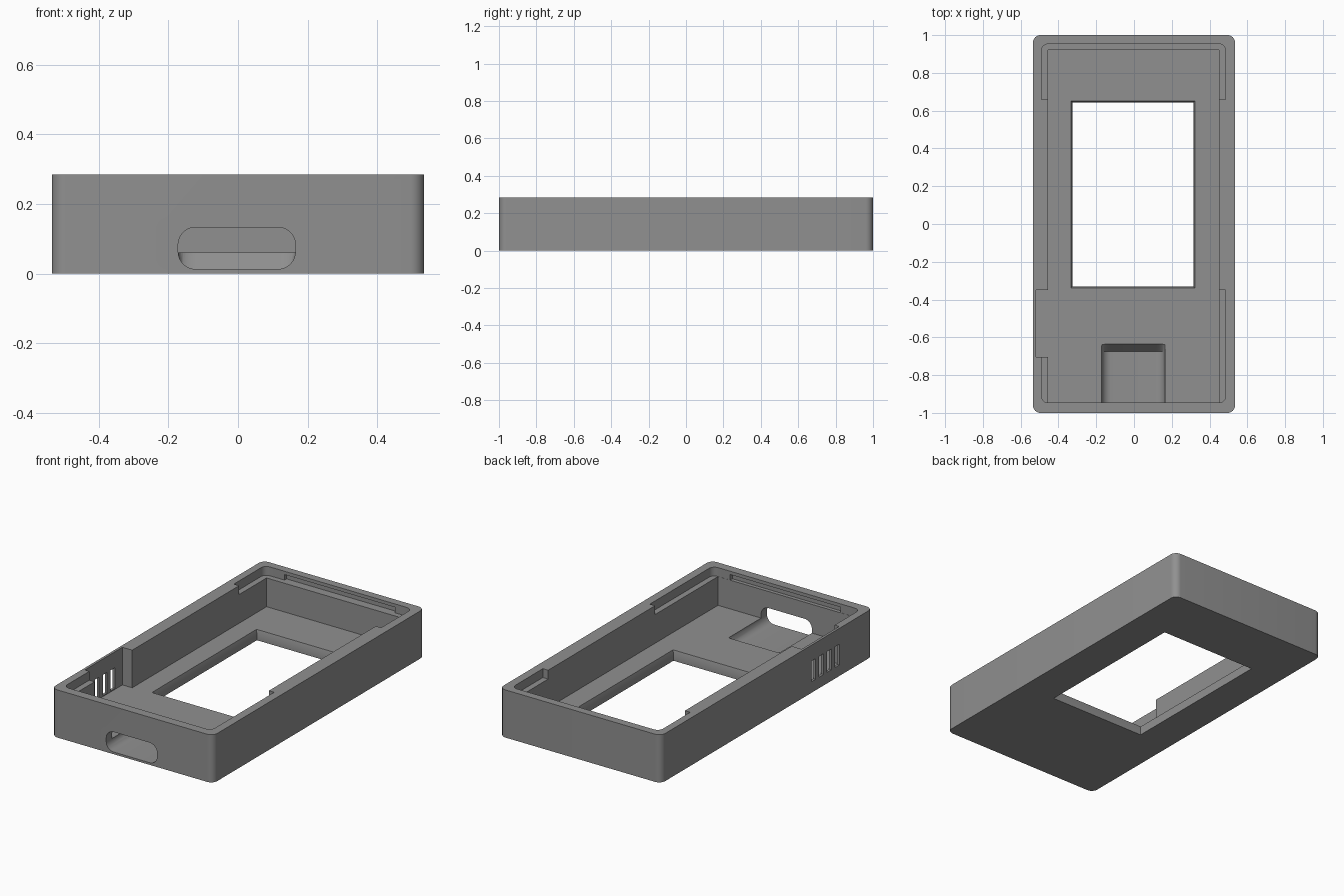
import bpy, bmesh, math

if "Cube" in bpy.data.objects:
    bpy.data.objects.remove(bpy.data.objects["Cube"])

grey = bpy.data.materials.new("mid grey")
grey.diffuse_color = (0.28, 0.28, 0.28, 1)
grey.use_nodes = True
grey.node_tree.nodes["Principled BSDF"].inputs["Base Color"].default_value = grey.diffuse_color


def loft(name, sections):
    """Solid from matching closed rings of 3D points."""
    bm = bmesh.new()
    rings = [[bm.verts.new(p) for p in s] for s in sections]
    n = len(rings[0])
    for a, b in zip(rings, rings[1:]):
        for i in range(n):
            j = (i + 1) % n
            bm.faces.new((a[i], a[j], b[j], b[i]))
    bm.faces.new(rings[0])
    bm.faces.new(rings[-1])
    bmesh.ops.recalc_face_normals(bm, faces=bm.faces)
    me = bpy.data.meshes.new(name)
    bm.to_mesh(me)
    bm.free()
    ob = bpy.data.objects.new(name, me)
    bpy.context.collection.objects.link(ob)
    me.materials.append(grey)
    return ob


def outline(x0, x1, y0, y1, r=0.0, steps=8):
    """Rectangle with optional rounded corners, counter-clockwise."""
    if r == 0:
        return [(x0, y0), (x1, y0), (x1, y1), (x0, y1)]
    pts = []
    centres = [(x1 - r, y1 - r), (x0 + r, y1 - r), (x0 + r, y0 + r), (x1 - r, y0 + r)]
    for k, (cx, cy) in enumerate(centres):
        for i in range(steps + 1):
            a = math.pi / 2 * (k + i / steps)
            pts.append((cx + r * math.cos(a), cy + r * math.sin(a)))
    return pts


def block(name, x0, x1, y0, y1, z0, z1, r=0.0):
    o = outline(x0, x1, y0, y1, r)
    return loft(name, [[(x, y, z) for x, y in o] for z in (z0, z1)])


H, FLOOR, LEDGE = 0.285, 0.06, 0.232
case = block("case", -0.535, 0.535, -1, 1, 0, H, 0.04)
cutters = []

# Main cavity
cutters.append(block("cavity_cutter", -0.455, 0.45, -0.945, 0.92, FLOOR, 0.4))

# Lid ledges at both ends
cutters.append(block("back_ledge_cutter", -0.49, 0.485, 0.66, 0.953, LEDGE, 0.4))
cutters.append(block("front_ledge_cutter", -0.49, 0.485, -0.946, -0.35, LEDGE, 0.4))
for c, end in ((cutters[-2], 1), (cutters[-1], -1)):
    bm = bmesh.new()
    bm.from_mesh(c.data)
    corners = [e for e in bm.edges
               if abs(e.verts[0].co.z - e.verts[1].co.z) > 0.1
               and e.verts[0].co.y * end > 0.9]
    bmesh.ops.bevel(bm, geom=corners, offset=0.035, segments=6,
                    affect='EDGES', profile=0.5)
    bm.to_mesh(c.data)
    bm.free()

# Side pocket with four vent slots through its thin wall
cutters.append(block("pocket_cutter", -0.52, -0.4, -0.705, -0.35, FLOOR, 0.4))
for i in range(4):
    y = -0.665 + 0.075 * i
    cutters.append(block("vent_cutter", -0.6, -0.5, y - 0.02, y + 0.02, 0.066, 0.19))

# Snap grooves in the end walls
cutters.append(block("back_groove_cutter", -0.36, 0.37, 0.9, 0.972, LEDGE, 0.265))
cutters.append(block("front_groove_cutter", -0.36, 0.37, -0.967, -0.9, LEDGE, 0.265))

# Screen window, flared towards the inside
cutters.append(loft("window_cutter", [
    [(x, y, z) for x, y in outline(-0.325 - d, 0.314 + d, -0.33 - d, 0.643 + d)]
    for z, d in ((-0.1, 0), (0.03, 0), (FLOOR, 0.008), (0.1, 0.008))]))

# Connector port and its channel in the floor, ending in a slope
port = outline(-0.172, 0.165, 0.013, 0.133, 0.05)
cutters.append(loft("port_cutter", [
    [(x, -1.1, z) for x, z in port],
    [(x, -0.675, z) for x, z in port],
    [(x, -0.635, max(z, 0.061 + 0.02 * (z - 0.013))) for x, z in port]]))

for c in cutters:
    m = case.modifiers.new(c.name, 'BOOLEAN')
    m.operation = 'DIFFERENCE'
    m.solver = 'EXACT'
    m.object = c

# Apply the cuts, then drop the cutters
bpy.context.view_layer.update()
dg = bpy.context.evaluated_depsgraph_get()
result = bpy.data.meshes.new_from_object(case.evaluated_get(dg))
case.modifiers.clear()
case.data = result
result.materials.clear()
result.materials.append(grey)
for p in result.polygons:
    p.material_index = 0
for c in cutters:
    bpy.data.objects.remove(c)

bpy.context.view_layer.objects.active = case
case.select_set(True)
bpy.ops.object.shade_smooth_by_angle(angle=math.radians(30))
